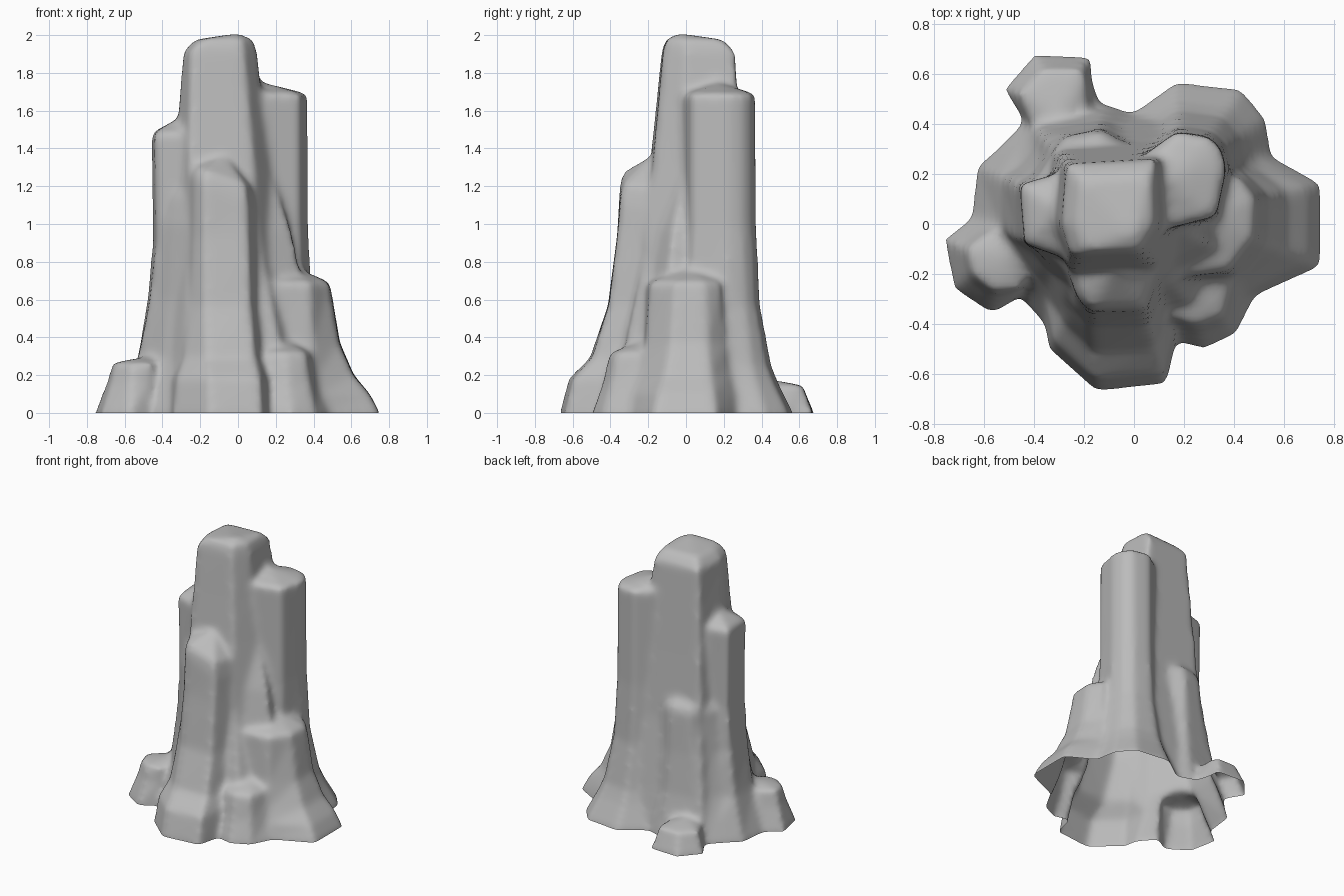
import bpy, bmesh
from mathutils import Vector

cube = bpy.data.objects.get("Cube")
if cube:
    bpy.data.objects.remove(cube)

stone = bpy.data.materials.new("grey stone")
stone.use_nodes = True
GREY = (.5, .5, .5, 1)
stone.diffuse_color = GREY
stone.node_tree.nodes["Principled BSDF"].inputs["Base Color"].default_value = GREY

bm = bmesh.new()


def column(top, base, levels, apex, crown=.1, rise=.4, lean=0):
    """Loft from base outline to top outline, then close with a sloping roof.

    levels are (height, spread) from the top down; spread is the blend
    from the top outline to the base outline. The roof runs to the apex,
    and lean tilts the top outline along x."""
    apex = Vector(apex)
    rings = []
    for z, spread in [(-.2, 1)] + levels[::-1]:
        rings.append([Vector((*Vector(t).lerp(Vector(b), spread), z))
                      for t, b in zip(top, base)])
    roof = []
    for p in rings[-1]:
        p.z += lean * (p.x - apex.x)
        q = p.lerp(apex, crown)
        q.z = p.z + (apex.z - p.z) * rise
        roof.append(q)
    rings.append(roof)
    rings = [[bm.verts.new(p) for p in ring] for ring in rings]
    tip = bm.verts.new(apex)
    count = len(top)
    for i in range(count):
        j = (i + 1) % count
        for low, high in zip(rings, rings[1:]):
            bm.faces.new((low[i], low[j], high[j], high[i]))
        bm.faces.new((rings[-1][i], rings[-1][j], tip))
    bm.faces.new(rings[0][::-1])


# tall central spire
column([(.09, .26), (-.27, .24), (-.29, 0), (-.25, -.13), (.03, -.12), (.1, 0)],
       [(.42, .46), (-.42, .42), (-.55, 0), (-.3, -.45), (.3, -.4), (.45, -.1)],
       [(1.91, 0), (1.6, .1), (1.3, .2), (.8, .38), (.3, .75), (0, 1)],
       (0, -.04, 2.01), crown=.2, rise=.65)
# back right shoulder
column([(.13, -.02), (.33, .03), (.37, .22), (.35, .3), (.3, .35), (.17, .37), (.06, .29)],
       [(.15, -.1), (.45, -.05), (.55, .27), (.53, .42), (.43, .54), (.17, .57), (-.01, .44)],
       [(1.68, 0), (1, .02), (.57, .12), (.25, .42), (.16, .6), (0, 1)],
       (.13, .17, 1.75), crown=.08, rise=.2)
# left shoulder
column([(-.46, .16), (-.44, -.08), (-.3, -.13), (-.2, 0), (-.28, .21)],
       [(-.63, .23), (-.65, .03), (-.38, -.33), (-.1, 0), (-.43, .4)],
       [(1.47, 0), (.9, -.04), (.6, .12), (.29, .42), (0, 1)],
       (-.3, .06, 1.57), crown=.08, rise=.2)
# front buttress with its toe
column([(-.29, -.1), (-.26, -.2), (-.23, -.29), (-.18, -.35), (.05, -.35), (.11, -.17), (0, 0)],
       [(-.37, -.2), (-.37, -.32), (-.34, -.5), (-.15, -.67), (.13, -.64), (.17, -.46), (0, 0)],
       [(1.16, 0), (.93, .05), (.57, .2), (.29, .5), (.18, .85), (0, 1)],
       (-.07, -.17, 1.37), lean=-.5)
# web between the front buttress and the left shoulder
column([(-.42, -.07), (-.35, -.15), (-.25, -.24), (-.1, 0)],
       [(-.62, -.05), (-.46, -.29), (-.36, -.4), (-.1, 0)],
       [(1, 0), (.6, .12), (.29, .42), (0, 1)],
       (-.27, -.07, 1.35), crown=.2)
# back buttress
column([(-.1, .1), (0, .3), (-.13, .38), (-.28, .35), (-.38, .2)],
       [(-.1, .1), (-.01, .44), (-.11, .48), (-.43, .42), (-.58, .27)],
       [(.88, 0), (.6, .12), (.3, .4), (0, 1)],
       (-.15, .22, 1.04), rise=.3)
# right buttress
column([(.12, -.22), (.38, -.19), (.48, -.06), (.49, .1), (.42, .19), (.2, .1)],
       [(.12, -.3), (.46, -.3), (.75, -.17), (.75, .16), (.55, .27), (.2, .1)],
       [(.68, 0), (.37, .2), (.2, .48), (.1, .8), (0, 1)],
       (.28, .03, .78), rise=.2)
# sloping web above the right buttress
column([(.09, -.23), (.34, -.1), (.3, .1), (0, 0)],
       [(.12, -.3), (.4, -.2), (.3, .1), (0, 0)],
       [(.7, 0), (0, 1)],
       (.12, .02, 1.45), crown=.25, rise=.35)
# low front right ledge
column([(.1, -.36), (.25, -.41), (.36, -.37), (.41, -.18), (.1, -.15)],
       [(.13, -.46), (.28, -.5), (.41, -.44), (.48, -.3), (.1, -.15)],
       [(.31, 0), (.15, .4), (0, 1)],
       (.25, -.2, .39), rise=.2)
# left foot stone
column([(-.67, -.1), (-.65, -.2), (-.56, -.27), (-.46, -.26), (-.35, -.1), (-.58, -.03)],
       [(-.76, -.06), (-.72, -.26), (-.57, -.36), (-.47, -.3), (-.35, -.1), (-.64, .03)],
       [(.26, 0), (.16, .3), (0, 1)],
       (-.48, -.12, .3), rise=.2)
# back foot stone
column([(-.19, .57), (-.21, .62), (-.37, .62), (-.46, .52), (-.4, .38), (-.2, .35)],
       [(-.17, .58), (-.17, .67), (-.4, .68), (-.52, .54), (-.43, .4), (-.12, .42)],
       [(.14, 0), (.08, .4), (0, 1)],
       (-.3, .43, .18), rise=.2)

mesh = bpy.data.meshes.new("rock_spire")
bm.to_mesh(mesh)
bm.free()
rock = bpy.data.objects.new("rock_spire", mesh)
bpy.context.collection.objects.link(rock)

# fuse the columns into one skin and soften the creases
remesh = rock.modifiers.new("fuse", 'REMESH')
remesh.mode = 'VOXEL'
remesh.voxel_size = .02
soften = rock.modifiers.new("soften", 'SMOOTH')
soften.factor = .5
soften.iterations = 11
graph = bpy.context.evaluated_depsgraph_get()
fused = bpy.data.meshes.new_from_object(rock.evaluated_get(graph))
rock.modifiers.clear()
rock.data = fused

# slice off the underside, leaving it open at ground level
bm = bmesh.new()
bm.from_mesh(fused)
bmesh.ops.bisect_plane(bm, geom=bm.verts[:] + bm.edges[:] + bm.faces[:],
                       plane_co=(0, 0, 0), plane_no=(0, 0, 1), clear_inner=True)
for f in bm.faces:
    f.smooth = True
    f.material_index = 0
bm.to_mesh(fused)
bm.free()
fused.materials.clear()
fused.materials.append(stone)
